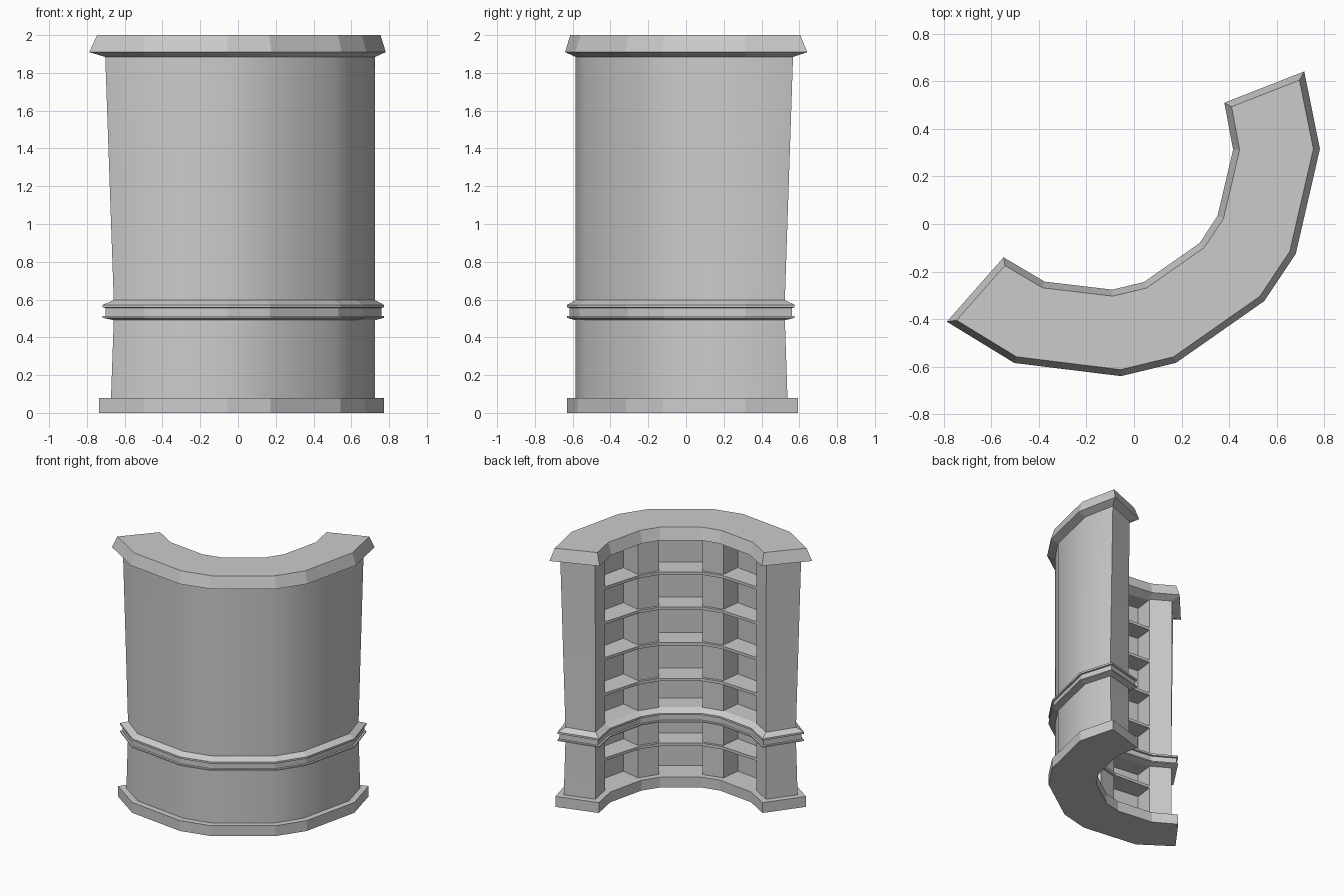
import bpy, bmesh, math
from mathutils import Vector

if "Cube" in bpy.data.objects:
    bpy.data.objects.remove(bpy.data.objects["Cube"])

# Lip outline, right half: outer face from the middle to the end, then inner face back
HALF = [(.227, -.58), (.449, -.493), (.785, -.19), (.918, .115),
        (.567, .20), (.484, .017), (.27, -.174), (.143, -.224)]
SHIFT = (-.045, -.035)          # how far the outer end corner pulls in at the waist
ANGLE = math.radians(35)
CENTRE = .037
DEPTH = .15                     # bay depth


def left_normal(p, q):
    d = (q - p).normalized()
    return Vector((-d.y, d.x))


def outline(offset, s):
    half = [Vector(p) for p in HALF]
    half[3] += Vector(SHIFT) * s
    pts = half + [Vector((-p.x, p.y)) for p in reversed(half)]
    out = []
    for i, p in enumerate(pts):
        n1 = left_normal(pts[i - 1], p)
        n2 = left_normal(p, pts[(i + 1) % len(pts)])
        out.append(p + (n1 + n2) * offset / (1 + n1.dot(n2)))
    return out


def bay_outline(offset, s):
    pts, out = outline(offset, s), []
    for i, p in enumerate(pts):
        out.append(p)
        if i in (5, 7, 9):      # cut a recess along this inner edge
            q = pts[i + 1]
            n = left_normal(p, q) * DEPTH
            out += [p + n, q + n]
    return out


def loft(name, loops):
    """Stack of (z, points) loops, skinned and capped."""
    bm = bmesh.new()
    rings = [[bm.verts.new((p.x, p.y, z)) for p in pts] for z, pts in loops]
    for lo, hi in zip(rings, rings[1:]):
        for i in range(len(lo)):
            j = (i + 1) % len(lo)
            bm.faces.new((lo[i], lo[j], hi[j], hi[i]))
    bm.faces.new(list(reversed(rings[0])))
    bm.faces.new(rings[-1])
    bmesh.ops.recalc_face_normals(bm, faces=bm.faces)
    mesh = bpy.data.meshes.new(name)
    bm.to_mesh(mesh)
    bm.free()
    ob = bpy.data.objects.new(name, mesh)
    bpy.context.collection.objects.link(ob)
    ob.rotation_euler.z = ANGLE
    ob.location = (CENTRE * math.cos(ANGLE), CENTRE * math.sin(ANGLE), 0)
    return ob


# Curved case with three open bays, pinched at the waist
body = loft("case", [(z, bay_outline(.055, s))
                     for z, s in ((.07, .65), (.545, 1), (1.89, 0))])
bpy.context.view_layer.objects.active = body
body.select_set(True)
bpy.ops.object.shade_smooth_by_angle(angle=math.radians(30))

# Plinth
loft("base", [(z, outline(.01, .65)) for z in (0, .08)])

# Waist moulding with a groove; it also serves as a shelf
loft("waist_moulding", [(z, outline(o, 1)) for z, o in
     ((.49, .057), (.503, .01), (.512, .01), (.514, .022),
      (.556, .022), (.558, .01), (.572, .01), (.598, .057))])

# Cornice
loft("cornice", [(z, outline(o, 0)) for z, o in
                 ((1.88, .065), (1.91, 0), (2.0, .027))])

# Thin shelves running across all the bays
front, back, case = outline(.036, 1), outline(.10, 1), outline(.055, 1)
shelf = (back[0:3] + [case[5]] + front[6:10] + [case[10]] + back[13:16])
for k, top in enumerate((.33, .83, 1.105, 1.38, 1.65)):
    loft("shelf_%d" % (k + 1), [(top - .022, shelf), (top, shelf)])
